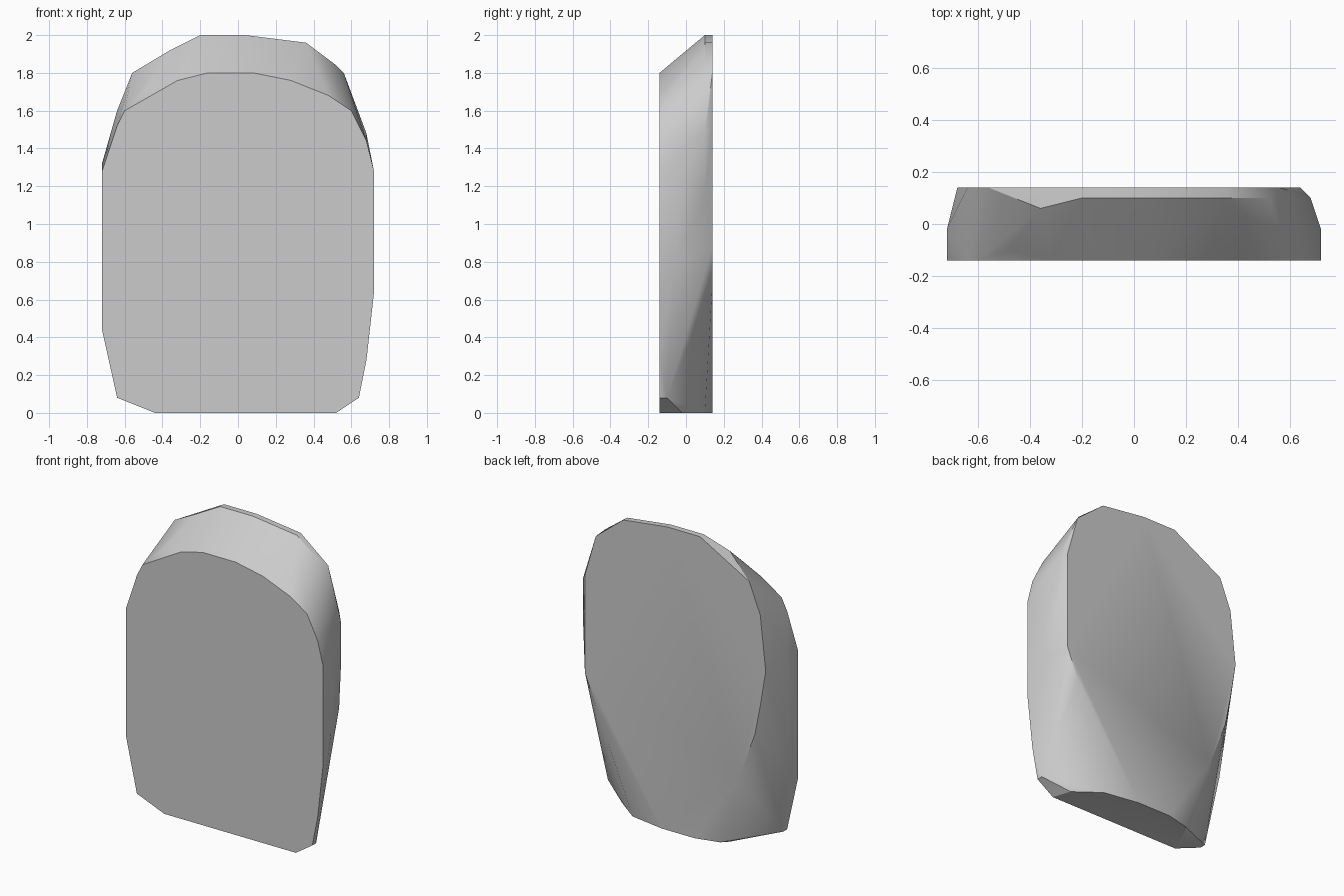
import bpy
import bmesh
import math

default_cube = bpy.data.objects.get("Cube")
if default_cube:
    bpy.data.objects.remove(default_cube, do_unlink=True)

UNIT = 0.04          # lattice step the slab is faceted on
HALF_DEPTH = 3.5     # half of the thickness, in lattice steps


def make_material(name, colour):
    material = bpy.data.materials.new(name)
    material.use_nodes = True
    material.diffuse_color = colour
    material.node_tree.nodes["Principled BSDF"].inputs["Base Color"].default_value = colour
    return material


def lattice_point(x, layer, z):
    """Convert lattice steps to a position, layer counted from the front."""
    return (x * UNIT, (layer - HALF_DEPTH) * UNIT, z * UNIT)


# Flat front outline (x, z), counter-clockwise from the bottom
front_outline = [
    (-11, 0), (13, 0), (16, 2), (17, 7), (18, 16), (18, 32), (17, 36),
    (15, 40), (12, 42), (7, 44), (2, 45), (-4, 45), (-8, 44), (-15, 40),
    (-16, 38), (-18, 32), (-18, 11), (-16, 2),
]

# Flat back outline (x, z), taller at the top and tapered at the foot
back_outline = [
    (-4, 0), (2, 0), (14, 17), (16, 22), (16, 38), (14, 45), (9, 49),
    (1, 50), (-5, 50), (-14, 45), (-16, 40), (-17, 31), (-16, 25),
    (-15, 20), (-12, 12),
]

# Bevel corners between the two faces (x, layer, z)
crown_corners = [(-5, 6, 50), (1, 6, 50), (9, 6, 49), (13, 6, 46), (-9, 5, 48), (-12, 1, 43)]
side_corners = [(17, 6, 37), (17, 6, 29), (18, 3, 32), (18, 2, 20), (-18, 3, 33), (-18, 2, 14)]
foot_corners = [(-16, 1, 2), (16, 1, 2), (12, 3, 0), (8, 6, 0), (-8, 6, 0), (-9, 5, 0)]

points = [lattice_point(x, 0, z) for x, z in front_outline]
points += [lattice_point(x, 2 * HALF_DEPTH, z) for x, z in back_outline]
points += [lattice_point(*corner) for corner in crown_corners + side_corners + foot_corners]

# Wrap the corners in a faceted shell and merge the flat regions
shell = bmesh.new()
for point in points:
    shell.verts.new(point)
hull = bmesh.ops.convex_hull(shell, input=shell.verts[:])
loose = [v for v in shell.verts if not v.link_faces]
bmesh.ops.delete(shell, geom=loose, context="VERTS")
bmesh.ops.dissolve_limit(shell, angle_limit=math.radians(0.5),
                         verts=shell.verts[:], edges=shell.edges[:])
bmesh.ops.recalc_face_normals(shell, faces=shell.faces[:])

mesh = bpy.data.meshes.new("stone_slab")
shell.to_mesh(mesh)
shell.free()
mesh.materials.append(make_material("stone_grey", (0.6, 0.6, 0.6, 1.0)))

stone_slab = bpy.data.objects.new("stone_slab", mesh)
bpy.context.collection.objects.link(stone_slab)

# Soften shallow facets, keep the outlines crisp
bpy.ops.object.select_all(action="DESELECT")
stone_slab.select_set(True)
bpy.context.view_layer.objects.active = stone_slab
bpy.ops.object.shade_smooth_by_angle(angle=math.radians(30))
